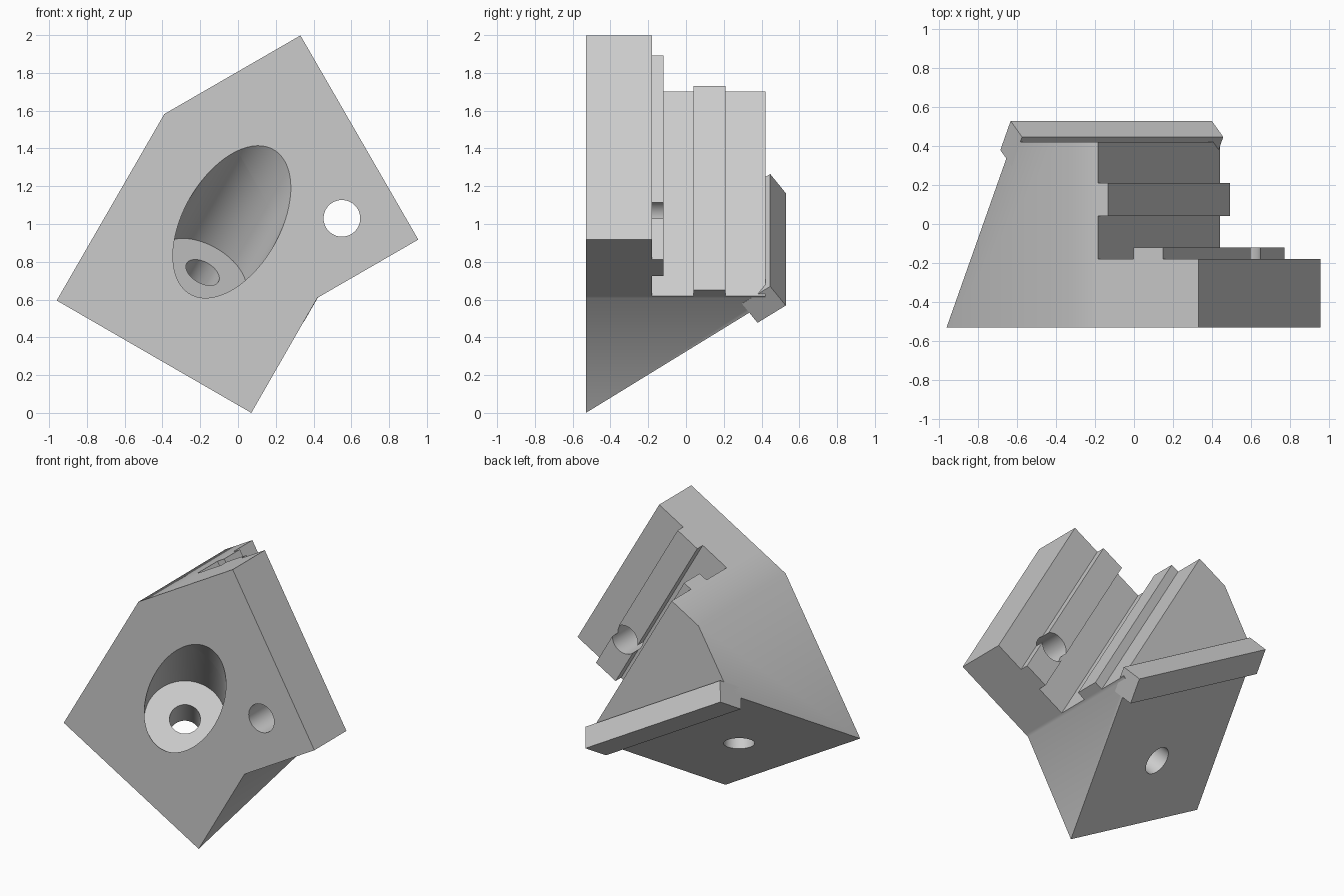
import bpy, bmesh, math
from mathutils import Vector

old = bpy.data.objects.get("Cube")
if old:
    bpy.data.objects.remove(old, do_unlink=True)

grey = bpy.data.materials.new("light_grey")
grey.use_nodes = True
grey.diffuse_color = (0.6, 0.6, 0.6, 1)
grey.node_tree.nodes["Principled BSDF"].inputs["Base Color"].default_value = (0.6, 0.6, 0.6, 1)


def prism(name, base, sweep, cut=None):
    """Sweep a polygon along a vector; optionally trim below a plane."""
    bm = bmesh.new()
    face = bm.faces.new([bm.verts.new(p) for p in base])
    new = bmesh.ops.extrude_face_region(bm, geom=[face])["geom"]
    bmesh.ops.translate(bm, vec=sweep, verts=[g for g in new if isinstance(g, bmesh.types.BMVert)])
    if cut:
        bmesh.ops.bisect_plane(bm, geom=bm.verts[:] + bm.edges[:] + bm.faces[:],
                               plane_co=cut[0], plane_no=cut[1], clear_inner=True)
        bmesh.ops.holes_fill(bm, edges=[e for e in bm.edges if e.is_boundary])
    bmesh.ops.recalc_face_normals(bm, faces=bm.faces)
    mesh = bpy.data.meshes.new(name)
    bm.to_mesh(mesh)
    bm.free()
    mesh.materials.append(grey)
    obj = bpy.data.objects.new(name, mesh)
    bpy.context.collection.objects.link(obj)
    return obj


def rod(name, start, end, radius):
    axis = end - start
    a = axis.orthogonal().normalized()
    b = axis.normalized().cross(a)
    turns = [2 * math.pi * i / 64 for i in range(64)]
    return prism(name, [start + radius * (a * math.cos(t) + b * math.sin(t)) for t in turns], axis)


def make_active(obj):
    bpy.ops.object.select_all(action='DESELECT')
    obj.select_set(True)
    bpy.context.view_layer.objects.active = obj


def drill(cutter, targets):
    cutter.hide_render = True
    for obj in targets:
        make_active(obj)
        mod = obj.modifiers.new("drill", 'BOOLEAN')
        mod.operation, mod.solver, mod.object = 'DIFFERENCE', 'EXACT', cutter
        bpy.ops.object.modifier_apply(modifier=mod.name)
    bpy.data.objects.remove(cutter, do_unlink=True)


# Directions: base edge, base side, across and along the mounting rails, depth
c, s = math.cos(math.radians(30)), 0.5
U, V = Vector((c, 0, -s)), Vector((s, 0, c))
E, F = Vector((c, 0, s)), Vector((s, 0, -c))
Y = Vector((0, 1, 0))
tilt = math.atan(math.sqrt(0.5))
P = Y * math.cos(tilt) + V * math.sin(tilt)   # up the sloping base
Q = V * math.cos(tilt) - Y * math.sin(tilt)   # base normal, inward

WIDTH, HALF, RAIL = 1.19, 0.595, 1.248
left = Vector((-0.96, -0.53, 0.595))
low = left + U * WIDTH
shoulder = left + V * 1.14
peak = shoulder + E * 0.832
right = peak + F * RAIL
wall_top, wall_low = peak - E * HALF, right - E * HALF
notch = right - E * 0.617


def on_base(p, q):
    return left + U * HALF + P * p + Q * q


# Main block with sloping base, and front plate
body = prism("body", [left, shoulder, wall_top, wall_low, notch, low], Y * 0.95, (left, Q))
plate = prism("front_plate", [wall_top, peak, right, wall_low], Y * 0.35)

# Locating ridges on the plate back and the block side
r0, r1 = wall_top + E * 0.211 + Y * 0.35, wall_top + E * 0.384 + Y * 0.35
plate_ridge = prism("plate_ridge", [r0, r1, r1 + F * RAIL, r0 + F * RAIL], Y * 0.06)
w0 = wall_top + Y * 0.57
w1 = w0 + E * 0.06
wall_ridge = prism("wall_ridge", [w0, w1, w1 + F * RAIL, w0 + F * RAIL], Y * 0.17)

# Lip across the back of the base
lip_corners = [(1.06, -0.075), (1.243, -0.075), (1.243, 0.068), (1.06, 0.068)]
lip = prism("base_lip", [left + P * p + Q * q for p, q in lip_corners], U * WIDTH)

# Counterbored hole through the base, and hole through the plate
drill(rod("counterbore", on_base(0.476, 0.294), on_base(0.476, 1.3), 0.255), [body, plate])
drill(rod("base_hole", on_base(0.476, -0.2), on_base(0.476, 0.5), 0.097), [body])
eye = Vector((0.55, -0.8, 1.03))
drill(rod("plate_hole", eye, eye + Y, 0.097), [plate, plate_ridge])

for obj in (body, plate, plate_ridge, wall_ridge, lip):
    make_active(obj)
    bpy.ops.object.shade_smooth_by_angle(angle=math.radians(32))
